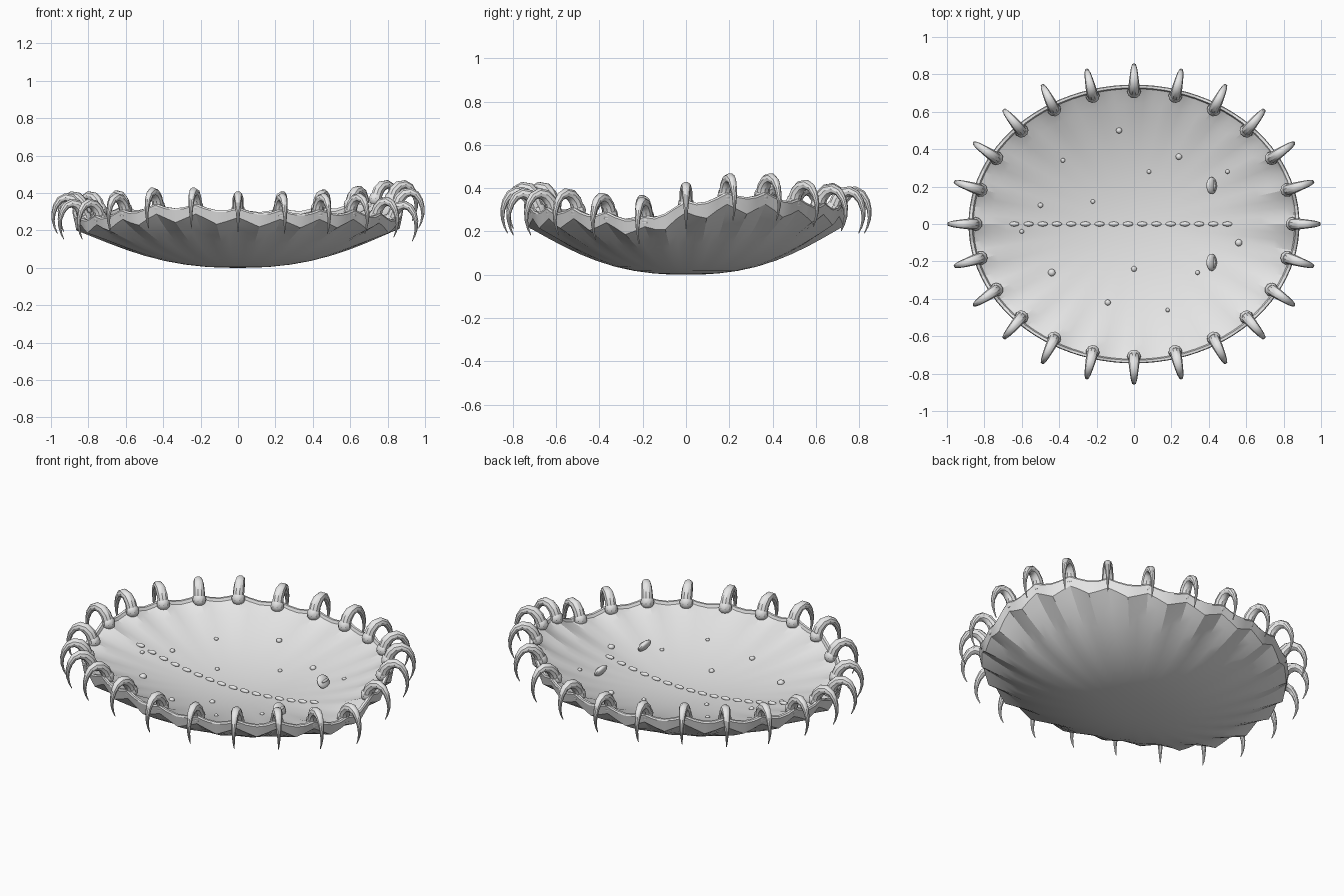
import bpy, bmesh, math
from mathutils import Vector, Matrix

if "Cube" in bpy.data.objects:
    bpy.data.objects.remove(bpy.data.objects["Cube"])

A, B = 0.885, 0.745          # rim half-axes
N = 24                       # claws round the rim
SEG = 96
PEAK = [.43, .47, .47, .44, .42, .41, .41, .41, .425, .415, .41, .41,
        .40, .37, .37, .40, .43, .43, .41, .40, .40, .40, .38, .36]

grey = bpy.data.materials.new("light_grey")
grey.diffuse_color = (0.8, 0.8, 0.8, 1)
grey.use_nodes = True
grey.node_tree.nodes["Principled BSDF"].inputs["Base Color"].default_value = grey.diffuse_color


def finish(name, bm, angle=35):
    bmesh.ops.recalc_face_normals(bm, faces=bm.faces)
    me = bpy.data.meshes.new(name)
    bm.to_mesh(me)
    bm.free()
    me.materials.append(grey)
    ob = bpy.data.objects.new(name, me)
    bpy.context.collection.objects.link(ob)
    bpy.ops.object.select_all(action='DESELECT')
    ob.select_set(True)
    bpy.context.view_layer.objects.active = ob
    bpy.ops.object.shade_smooth_by_angle(angle=math.radians(angle))
    return ob


def rim_height(t):
    """Rim height at a parameter angle, blended between the claws."""
    f = (t / (2 * math.pi) * N) % N
    i = int(f)
    u = f - i
    u = u * u * (3 - 2 * u)
    return PEAK[i % N] * (1 - u) + PEAK[(i + 1) % N] * u - 0.09


def zigzag(t):
    """0 under each claw, 1 midway between claws."""
    f = (t / (2 * math.pi) * N) % 1
    return 1 - abs(2 * f - 1)


def scallop(t):
    return abs(math.sin(12 * t))


def outer_z(r, t):
    h = rim_height(t) - 0.04
    return 0.235 * r ** 2.3 + (h - 0.235) * r ** 4 - 0.05 * zigzag(t) * r ** 6


def inner_z(r, t):
    return 0.13 + 0.16 * r ** 2 + (rim_height(t) - 0.295) * r ** 4 - 0.026 * scallop(t) * r ** 6


def floor_at(x, y):
    return inner_z(math.hypot(x / A, y / B), math.atan2(y / B, x / A))


def lip(dz):
    return lambda r, t: rim_height(t) - 0.026 * scallop(t) + dz


# Thick bowl: convex underside, upright rim band, lip and shallow inner dish
bm = bmesh.new()
radii = [0.1, 0.2, 0.32, 0.44, 0.56, 0.67, 0.77, 0.86, 0.93]
rings = [(r, outer_z) for r in radii + [0.985]]
rings += [(1.0, lip(-0.005)), (0.995, lip(0.004)),
          (0.978, lip(0.004)), (0.970, lip(-0.012))]
rings += [(r, inner_z) for r in reversed(radii)]
loops = []
for r, fz in rings:
    row = []
    for k in range(SEG):
        t = 2 * math.pi * k / SEG
        row.append(bm.verts.new((A * r * math.cos(t), B * r * math.sin(t), fz(r, t))))
    loops.append(row)
for a, b in zip(loops, loops[1:]):
    for k in range(SEG):
        j = (k + 1) % SEG
        bm.faces.new((a[k], a[j], b[j], b[k]))
for row, z in ((loops[0], 0.0), (loops[-1], 0.13)):
    c = bm.verts.new((0, 0, z))
    for k in range(SEG):
        bm.faces.new((c, row[k], row[(k + 1) % SEG]))
finish("bowl_shell", bm, 15)


def tube(bm, path, side, sides=10):
    """Loft circles along (point, radius) pairs; side is the sideways axis."""
    rows = []
    for i, (p, rad) in enumerate(path):
        d = path[min(i + 1, len(path) - 1)][0] - path[max(i - 1, 0)][0]
        up = d.normalized().cross(side)
        rows.append([bm.verts.new(p + rad * (side * math.cos(q) + up * math.sin(q)))
                     for q in (2 * math.pi * s / sides for s in range(sides))])
    for a, b in zip(rows, rows[1:]):
        for s in range(sides):
            j = (s + 1) % sides
            bm.faces.new((a[s], a[j], b[j], b[s]))
    bm.faces.new(rows[0])
    bm.faces.new(rows[-1])


# Hooked claws: (outward, up, radius) measured from the rim
CLAW = [(-.035, -.03, .031), (-.033, .000, .031), (-.020, .032, .030),
        (.006, .058, .028), (.038, .066, .024), (.068, .052, .020),
        (.090, .020, .016), (.102, -.020, .012), (.103, -.060, .008),
        (.094, -.097, .005), (.080, -.128, .002)]
COLLAR = [(-.038, -.035, .028), (-.038, -.025, .035), (-.037, -.012, .037),
          (-.035, .002, .034), (-.033, .006, .030)]
for k in range(N):
    t = 2 * math.pi * k / N
    out = Vector((math.cos(t) / A, math.sin(t) / B, 0)).normalized()
    side = Vector((-out.y, out.x, 0))
    base = Vector((A * math.cos(t), B * math.sin(t), rim_height(t)))
    for name, prof in (("claw", CLAW), ("claw_collar", COLLAR)):
        bm = bmesh.new()
        tube(bm, [(base + out * o + Vector((0, 0, z)), r) for o, z, r in prof], side)
        finish(f"{name}_{k:02d}", bm)


def ellipsoid(name, loc, size, tilt=0.0, u=12, v=8):
    bm = bmesh.new()
    m = Matrix.Translation(loc) @ Matrix.Rotation(tilt, 4, 'Y') @ Matrix.Diagonal((*size, 1))
    bmesh.ops.create_uvsphere(bm, u_segments=u, v_segments=v, radius=1, matrix=m)
    finish(name, bm, 40)


# Row of beads along the middle
for i in range(16):
    x = -0.64 + 0.076 * i
    ellipsoid(f"spine_bead_{i:02d}", (x, 0, floor_at(x, 0) + 0.004), (.027, .013, .011))

# Scattered bumps on the inside
BUMPS = [(-.08, .50, .016), (.24, .36, .017), (.08, .28, .012), (.50, .28, .012),
         (-.38, .34, .012), (-.50, .10, .014), (-.22, .12, .012), (-.60, -.04, .012),
         (-.44, -.26, .020), (0, -.24, .015), (.34, -.26, .012), (.56, -.10, .019),
         (-.14, -.42, .016), (.18, -.46, .011)]
for i, (x, y, r) in enumerate(BUMPS):
    ellipsoid(f"bump_{i:02d}", (x, y, floor_at(x, y) + 0.003), (r, r, r * 0.8))

# Two tilted lens-shaped eyes with slit pupils
for tag, s in (("left", 1), ("right", -1)):
    x, y, tilt = 0.415, 0.205 * s, math.radians(54)
    c = Vector((x, y, floor_at(x, y) + 0.025))
    n = Vector((math.sin(tilt), 0, math.cos(tilt)))
    ellipsoid(f"eye_{tag}", c, (.040, .046, .019), tilt, 20, 10)
    ellipsoid(f"pupil_{tag}", c + n * 0.015, (.008, .030, .008), tilt)
